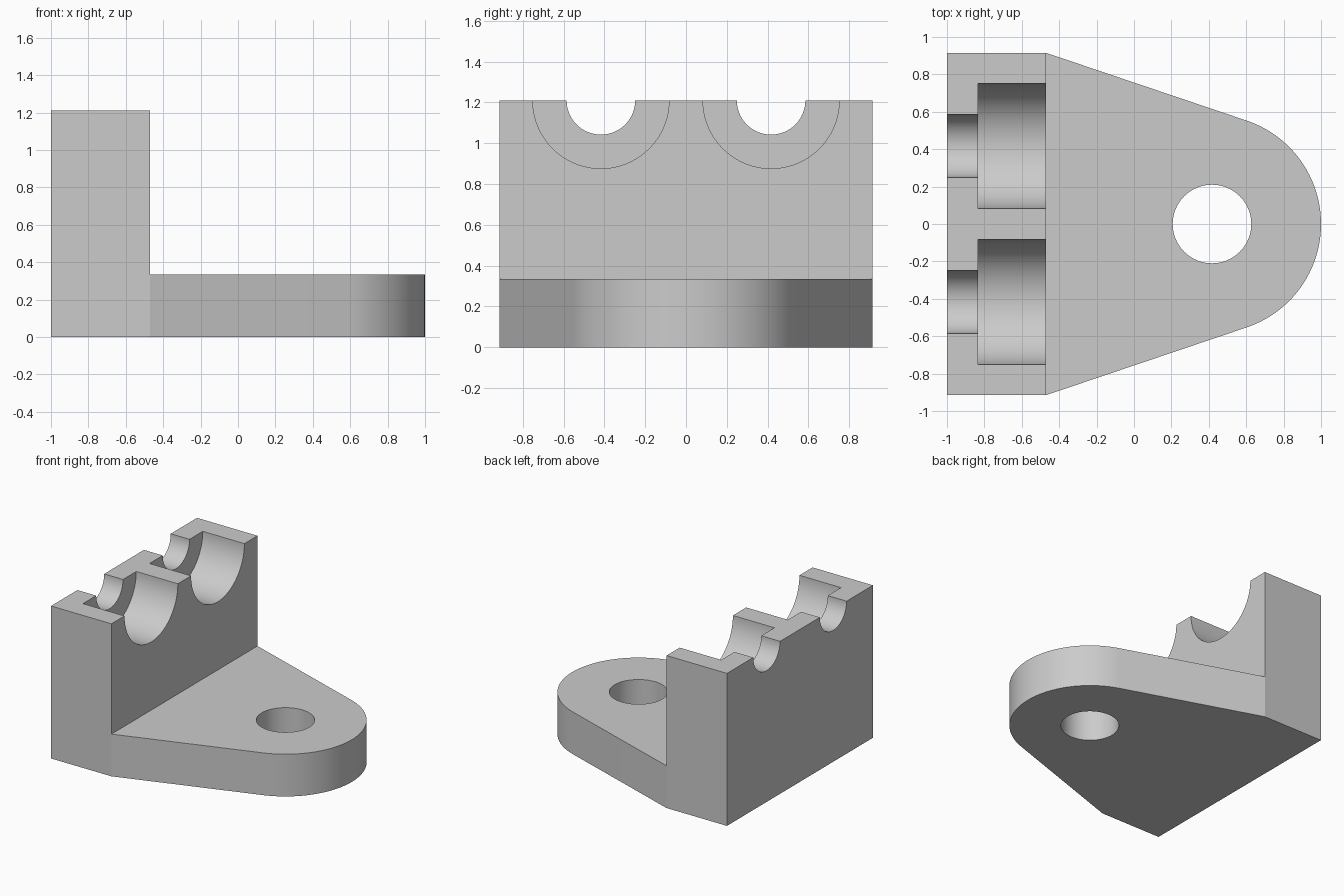
import bpy, bmesh
from math import atan2, acos, hypot, cos, sin, pi, radians
from mathutils import Matrix

cube = bpy.data.objects.get("Cube")
if cube:
    bpy.data.objects.remove(cube, do_unlink=True)

# Main dimensions
BACK, STEP = -1.0, -0.47          # x of the block's two faces
HALF_W, HEIGHT = 0.915, 1.21      # block half width and height
PLATE = 0.335                     # plate thickness
EYE_X, EYE_R, HOLE_R = 0.417, 0.583, 0.21
SEAT_Y, SEAT_R, NECK_R, SEAT_X = 0.417, 0.334, 0.168, -0.835

grey = bpy.data.materials.new("plain_grey")
grey.use_nodes = True
colour = (0.6, 0.6, 0.6, 1.0)
grey.diffuse_color = colour
grey.node_tree.nodes["Principled BSDF"].inputs["Base Color"].default_value = colour


def make_object(name, bm):
    bmesh.ops.recalc_face_normals(bm, faces=bm.faces)
    mesh = bpy.data.meshes.new(name)
    bm.to_mesh(mesh)
    bm.free()
    mesh.materials.append(grey)
    obj = bpy.data.objects.new(name, mesh)
    bpy.context.collection.objects.link(obj)
    return obj


def prism(name, outline, height):
    """Extrude a plan outline upwards from the ground."""
    bm = bmesh.new()
    face = bm.faces.new([bm.verts.new((x, y, 0)) for x, y in outline])
    top = bmesh.ops.extrude_face_region(bm, geom=[face])["geom"]
    verts = [v for v in top if isinstance(v, bmesh.types.BMVert)]
    bmesh.ops.translate(bm, verts=verts, vec=(0, 0, height))
    return make_object(name, bm)


def cylinder(name, radius, length, centre, axis="Z"):
    bm = bmesh.new()
    turn = Matrix.Rotation(pi / 2, 4, "Y") if axis == "X" else Matrix()
    bmesh.ops.create_cone(bm, cap_ends=True, segments=96, radius1=radius,
                          radius2=radius, depth=length,
                          matrix=Matrix.Translation(centre) @ turn)
    obj = make_object(name, bm)
    obj.hide_render = True
    return obj


def combine(target, tool, operation):
    """Apply a boolean and discard the tool object."""
    mod = target.modifiers.new(operation.lower(), "BOOLEAN")
    mod.object, mod.operation, mod.solver = tool, operation, "EXACT"
    bpy.context.view_layer.objects.active = target
    bpy.ops.object.modifier_apply(modifier=mod.name)
    bpy.data.objects.remove(tool, do_unlink=True)


# Plate plan: square back, straight sides tangent to the round eye
dx, dy = STEP - EYE_X, HALF_W
tangent = atan2(dy, dx) - acos(EYE_R / hypot(dx, dy))
steps = 64
arc = [-tangent + 2 * tangent * i / steps for i in range(steps + 1)]
outline = [(BACK, HALF_W), (BACK, -HALF_W), (STEP, -HALF_W)]
outline += [(EYE_X + EYE_R * cos(a), EYE_R * sin(a)) for a in arc]
outline.append((STEP, HALF_W))
bracket = prism("bearing_bracket", outline, PLATE)

# Upright block joined to the plate
block = prism("upright_block", [(BACK, HALF_W), (BACK, -HALF_W),
                                (STEP, -HALF_W), (STEP, HALF_W)], HEIGHT)
combine(bracket, block, "UNION")

# Bolt hole through the eye
combine(bracket, cylinder("bolt_hole_cutter", HOLE_R, 1, (EYE_X, 0, 0.2)), "DIFFERENCE")

# Two stepped half-round seats in the top of the block
for side in (-1, 1):
    y = side * SEAT_Y
    combine(bracket, cylinder("neck_cutter", NECK_R, 1, (-0.8, y, HEIGHT), "X"), "DIFFERENCE")
    combine(bracket, cylinder("seat_cutter", SEAT_R, 1, (SEAT_X + 0.5, y, HEIGHT), "X"), "DIFFERENCE")

# Smooth the round walls, keep real edges sharp
bpy.ops.object.select_all(action="DESELECT")
bracket.select_set(True)
bpy.context.view_layer.objects.active = bracket
bpy.ops.object.shade_smooth_by_angle(angle=radians(15))
